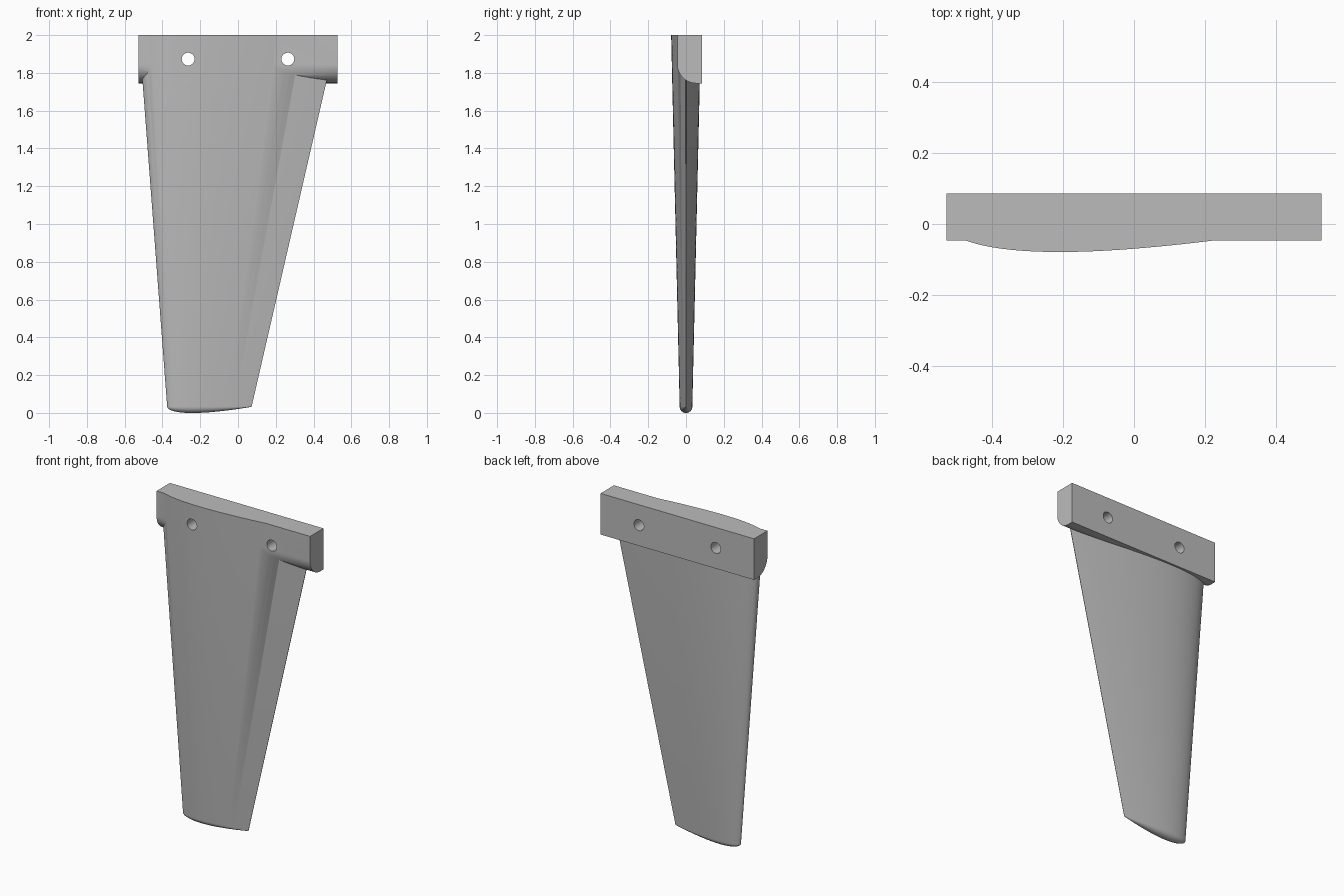
import bpy, bmesh, math
from mathutils import Matrix, Vector

cube = bpy.data.objects.get("Cube")
if cube:
    bpy.data.objects.remove(cube, do_unlink=True)

TOP = 2.0
TIP_Z = 0.033       # height where the rounded tip begins
THICKNESS = 0.15    # thickness of the foil relative to its chord

grey = bpy.data.materials.new("plain grey")
grey.use_nodes = True
grey.diffuse_color = (0.5, 0.5, 0.5, 1)
grey.node_tree.nodes["Principled BSDF"].inputs["Base Color"].default_value = (0.5, 0.5, 0.5, 1)


def make_object(name, bm):
    bmesh.ops.recalc_face_normals(bm, faces=bm.faces)
    mesh = bpy.data.meshes.new(name)
    bm.to_mesh(mesh)
    bm.free()
    mesh.materials.append(grey)
    obj = bpy.data.objects.new(name, mesh)
    bpy.context.collection.objects.link(obj)
    return obj


def half_thickness(t):
    """Symmetric foil: half thickness at fraction t of a unit chord."""
    return 5 * THICKNESS * (0.2969 * math.sqrt(t) - 0.126 * t - 0.3516 * t**2
                            + 0.2843 * t**3 - 0.1015 * t**4)


def foil_ring(bm, z, fold=0.0):
    """One foil section; fold rolls it under to form the rounded tip."""
    k = (z - TIP_Z) / (TOP - TIP_Z)
    lead = -0.375 + k * (-0.524 + 0.375)
    trail = 0.072 + k * (0.525 - 0.072)
    steps = 40
    ring = []
    for i in range(-steps, steps + 1):
        if i == 0:
            t = 0.0
        else:
            t = (1 - math.cos(math.pi * abs(i) / steps)) / 2
        half = half_thickness(t) * (trail - lead)
        y = math.copysign(half, i) * math.cos(fold)
        ring.append(bm.verts.new((lead + t * (trail - lead), y, z - half * math.sin(fold))))
    return ring


def make_blade():
    bm = bmesh.new()
    rings = [foil_ring(bm, TOP + 0.06)]
    rings += [foil_ring(bm, TIP_Z, math.pi / 2 * i / 8) for i in range(9)]
    for a, b in zip(rings, rings[1:]):
        for i in range(len(a)):
            j = (i + 1) % len(a)
            bm.faces.new((a[i], a[j], b[j], b[i]))
    bm.faces.new(rings[0])
    bmesh.ops.remove_doubles(bm, verts=bm.verts, dist=1e-5)
    return make_object("fin_blade", bm)


def make_block():
    front, back, bottom, radius, half_length = -0.046, 0.085, 1.745, 0.1, 0.527
    profile = [(back, bottom), (back, TOP + 0.1), (front, TOP + 0.1)]
    for i in range(17):
        a = math.pi / 2 * i / 16
        profile.append((front + radius * (1 - math.cos(a)), bottom + radius * (1 - math.sin(a))))
    bm = bmesh.new()
    face = bm.faces.new([bm.verts.new((-half_length, y, z)) for y, z in profile])
    extruded = bmesh.ops.extrude_face_region(bm, geom=[face])
    moved = [v for v in extruded["geom"] if isinstance(v, bmesh.types.BMVert)]
    bmesh.ops.translate(bm, verts=moved, vec=(2 * half_length, 0, 0))
    return make_object("mounting_block", bm)


def make_hole(x):
    bm = bmesh.new()
    turn = Matrix.Translation((x, 0, 1.873)) @ Matrix.Rotation(math.pi / 2, 4, "X")
    bmesh.ops.create_cone(bm, cap_ends=True, segments=40, radius1=0.034, radius2=0.034,
                          depth=0.6, matrix=turn)
    return make_object("hole_cutter", bm)


def make_trim():
    bm = bmesh.new()
    bmesh.ops.create_cube(bm, size=1, matrix=Matrix.Translation((0, 0, TOP + 0.5))
                          @ Matrix.Diagonal(Vector((2, 1, 1, 1))))
    return make_object("top_trim_cutter", bm)


def combine(target, tool, operation):
    tool.hide_render = True
    mod = target.modifiers.new("cut", "BOOLEAN")
    mod.operation = operation
    mod.solver = "EXACT"
    mod.object = tool
    bpy.context.view_layer.objects.active = target
    bpy.ops.object.modifier_apply(modifier=mod.name)
    bpy.data.objects.remove(tool, do_unlink=True)


# Blade joined to its block, then trimmed flat and drilled
fin = make_blade()
combine(fin, make_block(), "UNION")
combine(fin, make_trim(), "DIFFERENCE")
for side in (-1, 1):
    combine(fin, make_hole(side * 0.264), "DIFFERENCE")
fin.name = "fin_with_mounting_block"

bpy.ops.object.select_all(action="DESELECT")
fin.select_set(True)
bpy.context.view_layer.objects.active = fin
bpy.ops.object.shade_smooth_by_angle(angle=math.radians(30))
